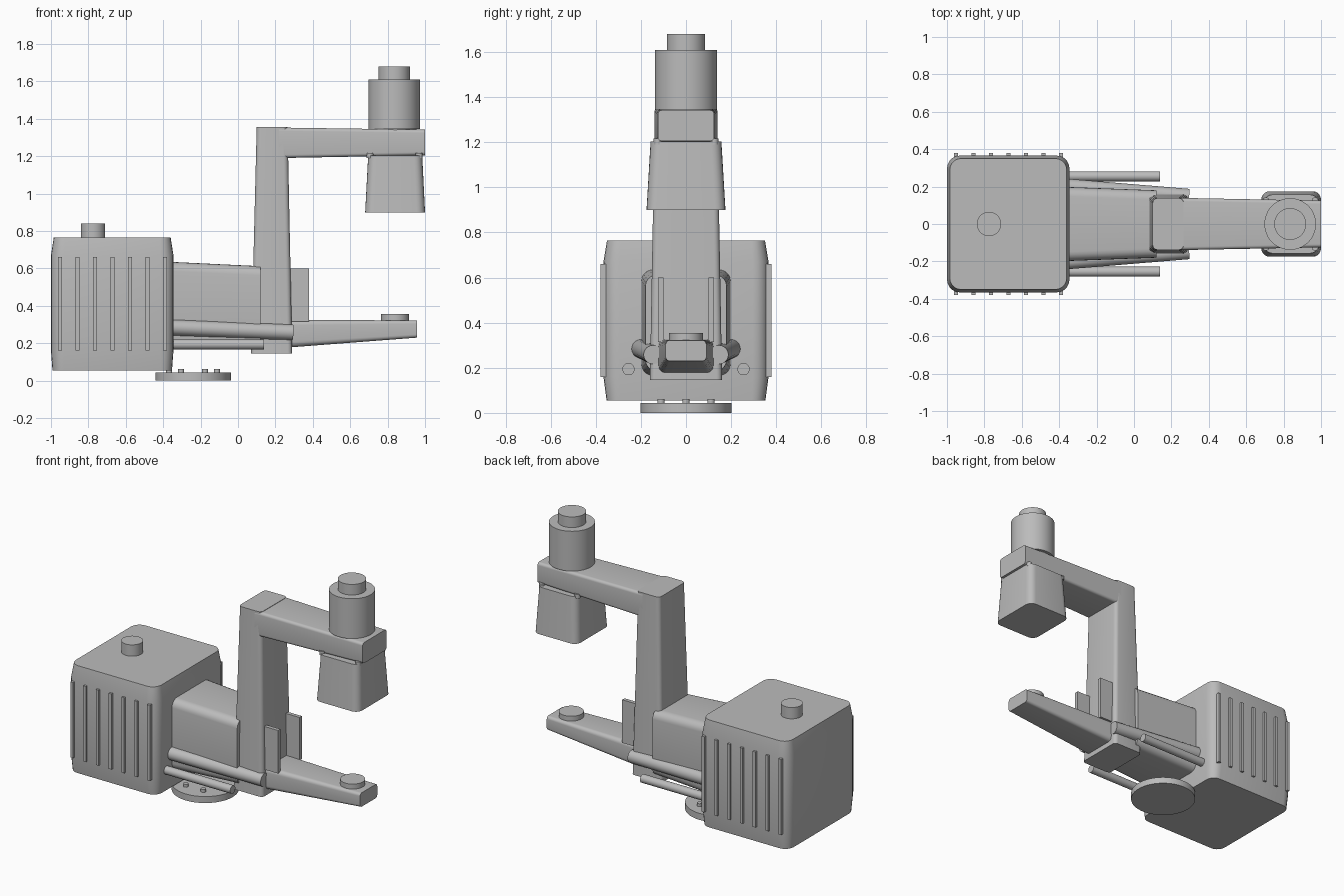
import bpy, bmesh, math
from mathutils import Vector

if "Cube" in bpy.data.objects:
    bpy.data.objects.remove(bpy.data.objects["Cube"], do_unlink=True)

GREY = (0.5, 0.5, 0.5, 1)
mat = bpy.data.materials.new("neutral grey")
mat.use_nodes = True
mat.diffuse_color = GREY
mat.node_tree.nodes["Principled BSDF"].inputs["Base Color"].default_value = GREY


def finish(name, bm):
    bmesh.ops.recalc_face_normals(bm, faces=bm.faces)
    mesh = bpy.data.meshes.new(name)
    bm.to_mesh(mesh)
    bm.free()
    mesh.materials.append(mat)
    ob = bpy.data.objects.new(name, mesh)
    bpy.context.collection.objects.link(ob)
    bpy.ops.object.select_all(action="DESELECT")
    ob.select_set(True)
    bpy.context.view_layer.objects.active = ob
    bpy.ops.object.shade_smooth_by_angle(angle=math.radians(32))
    return ob


def rounded_rect(u0, u1, v0, v1, r, steps=5):
    corners = [(u1 - r, v1 - r), (u0 + r, v1 - r), (u0 + r, v0 + r), (u1 - r, v0 + r)]
    for i, (cu, cv) in enumerate(corners):
        for s in range(steps + 1):
            a = math.pi / 2 * (i + s / steps)
            yield cu + r * math.cos(a), cv + r * math.sin(a)


def loft(name, axis, sections):
    """Skin rounded rectangles (pos, u0, u1, v0, v1, radius) along x or z."""
    bm = bmesh.new()
    rings = []
    for pos, *rect in sections:
        rings.append([bm.verts.new((pos, u, v) if axis == "x" else (u, v, pos))
                      for u, v in rounded_rect(*rect)])
    n = len(rings[0])
    for a, b in zip(rings, rings[1:]):
        for i in range(n):
            j = (i + 1) % n
            bm.faces.new((a[i], a[j], b[j], b[i]))
    bm.faces.new(rings[0])
    bm.faces.new(rings[-1])
    return finish(name, bm)


def rod(name, start, end, r, sides=32):
    a, b = Vector(start), Vector(end)
    bm = bmesh.new()
    bmesh.ops.create_cone(bm, cap_ends=True, segments=sides, radius1=r, radius2=r,
                          depth=(b - a).length)
    bm.transform((b - a).to_track_quat("Z", "Y").to_matrix().to_4x4())
    bmesh.ops.translate(bm, vec=(a + b) / 2, verts=bm.verts)
    return finish(name, bm)


def disc(name, x, y, z0, z1, r, sides=48):
    return rod(name, (x, y, z0), (x, y, z1), r, sides)


def box(name, x0, x1, y0, y1, z0, z1):
    bm = bmesh.new()
    bmesh.ops.create_cube(bm, size=1)
    bmesh.ops.scale(bm, vec=(x1 - x0, y1 - y0, z1 - z0), verts=bm.verts)
    bmesh.ops.translate(bm, vec=((x0 + x1) / 2, (y0 + y1) / 2, (z0 + z1) / 2), verts=bm.verts)
    return finish(name, bm)


# Main housing with its top knob
loft("housing", "z", [
    (0.055, -0.992, -0.353, -0.352, 0.352, 0.06),
    (0.16, -1.0, -0.345, -0.366, 0.366, 0.07),
    (0.67, -1.0, -0.345, -0.366, 0.366, 0.07),
    (0.765, -0.985, -0.36, -0.35, 0.35, 0.06)])
disc("housing_knob", -0.775, 0, 0.75, 0.84, 0.065)

# Body between the housing and the column
loft("body", "x", [
    (-0.36, -0.198, 0.198, 0.165, 0.635, 0.05),
    (0.12, -0.18, 0.18, 0.185, 0.612, 0.05)])

# Upright column, upper arm and lower arm
loft("column", "z", [
    (0.145, 0.07, 0.29, -0.16, 0.16, 0.025),
    (1.355, 0.1, 0.265, -0.138, 0.138, 0.025)])
loft("upper_arm", "x", [
    (0.22, -0.14, 0.14, 1.19, 1.353, 0.018),
    (1.0, -0.125, 0.125, 1.205, 1.342, 0.018)])
loft("lower_arm", "x", [
    (0.2, -0.125, 0.125, 0.172, 0.325, 0.03),
    (0.957, -0.09, 0.09, 0.23, 0.322, 0.018)])
disc("arm_pad", 0.84, 0, 0.315, 0.355, 0.075)

# Motor on top of the upper arm, tool head below
disc("motor_flange", 0.835, 0, 1.33, 1.35, 0.12)
disc("motor", 0.835, 0, 1.346, 1.61, 0.138)
disc("motor_cap", 0.835, 0, 1.6, 1.68, 0.085)
loft("tool_head", "z", [
    (0.9, 0.68, 1.0, -0.175, 0.175, 0.045),
    (1.203, 0.696, 0.985, -0.157, 0.157, 0.045)])

for side, label in ((-1, "right"), (1, "left")):
    # Cooling ribs
    for i in range(7):
        x = -0.952 + i * 0.0937
        ys = sorted((side * 0.355, side * 0.38))
        box(f"rib_{label}_{i + 1}", x - 0.01, x + 0.01, *ys, 0.16, 0.66)
    # Thick and thin tubes running out of the housing
    rod(f"thick_tube_{label}", (-0.36, side * 0.2, 0.284), (0.293, side * 0.146, 0.258), 0.042)
    rod(f"thin_tube_{label}", (-0.36, side * 0.255, 0.194), (0.14, side * 0.255, 0.194), 0.027)
    # Guide plates in front of the column
    ys = sorted((side * 0.1, side * 0.125))
    box(f"guide_plate_{label}", 0.25, 0.38, *ys, 0.315, 0.6)
    # Clamp bolts at the corners of the tool head
    for x in (0.706, 0.968):
        disc(f"clamp_bolt_{label}", x, side * 0.125, 1.19, 1.217, 0.018, 16)

# Foot disc with a ring of bolts
disc("foot_disc", -0.24, 0, 0, 0.043, 0.202, 64)
for i in range(6):
    a = i * math.pi / 3
    disc(f"foot_bolt_{i + 1}", -0.24 + 0.128 * math.cos(a), 0.128 * math.sin(a),
         0.035, 0.062, 0.016, 16)
